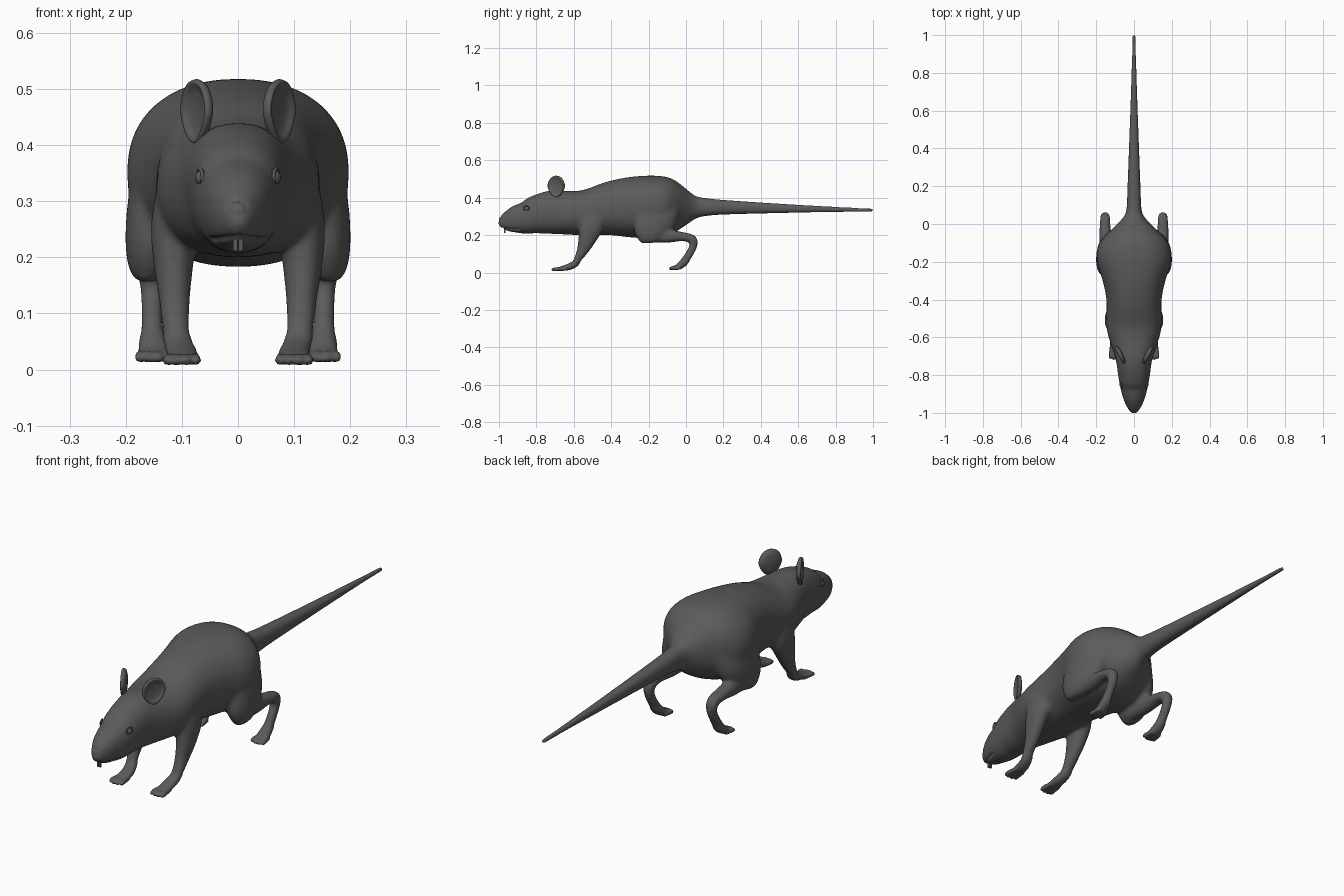
import bpy, bmesh, math
from mathutils import Vector, Matrix

cube = bpy.data.objects.get("Cube")
if cube:
    bpy.data.objects.remove(cube)

fur = bpy.data.materials.new("dark grey")
fur.use_nodes = True
COLOR = (0.105, 0.105, 0.105, 1)
fur.diffuse_color = COLOR
fur.node_tree.nodes["Principled BSDF"].inputs["Base Color"].default_value = COLOR


def catmull(a, b, c, d, t):
    return [0.5 * (2 * q + (r - p) * t + (2 * p - 5 * q + 4 * r - s) * t * t
                   + (3 * q - p - 3 * r + s) * t ** 3) for p, q, r, s in zip(a, b, c, d)]


def tube(bm, path, power=2.0, steps=5, sides=32):
    """Smooth loft through points (x, y, z, half width, half depth)."""
    last = len(path) - 1
    rows = []
    for i in range(last):
        quad = [path[max(0, min(last, i + k))] for k in (-1, 0, 1, 2)]
        rows += [catmull(*quad, s / steps) for s in range(steps)]
    rows.append(path[last])
    rings = []
    for i, row in enumerate(rows):
        tangent = Vector(rows[min(i + 1, len(rows) - 1)][:3]) - Vector(rows[max(i - 1, 0)][:3])
        tangent.normalize()
        side = Vector((1, 0, 0))
        side = (side - tangent * side.dot(tangent)).normalized()
        up = side.cross(tangent)
        ring = []
        for k in range(sides):
            a = math.tau * k / sides
            c, s = math.cos(a), math.sin(a)
            c = math.copysign(abs(c) ** (2 / power), c)
            s = math.copysign(abs(s) ** (2 / power), s)
            ring.append(bm.verts.new(Vector(row[:3]) + side * c * row[3] + up * s * row[4]))
        rings.append(ring)
    for r0, r1 in zip(rings, rings[1:]):
        for k in range(sides):
            n = (k + 1) % sides
            bm.faces.new((r0[k], r0[n], r1[n], r1[k]))
    bm.faces.new(rings[0][::-1])
    bm.faces.new(rings[-1])


def finish(bm, name):
    bmesh.ops.recalc_face_normals(bm, faces=bm.faces)
    mesh = bpy.data.meshes.new(name)
    bm.to_mesh(mesh)
    bm.free()
    mesh.materials.append(fur)
    mesh.shade_smooth()
    obj = bpy.data.objects.new(name, mesh)
    bpy.context.collection.objects.link(obj)
    return obj


# Torso, head and tail: (y, top, bottom, half width)
outline = [
    (-1.0, .288, .262, .010), (-.985, .308, .238, .026), (-.95, .333, .219, .046),
    (-.9, .362, .209, .064), (-.85, .382, .206, .075), (-.8, .412, .206, .084),
    (-.72, .438, .206, .096), (-.65, .437, .204, .118), (-.57, .437, .200, .142),
    (-.5, .452, .199, .146), (-.4, .488, .197, .146), (-.3, .510, .188, .166),
    (-.2, .518, .183, .196), (-.12, .514, .192, .190), (-.06, .490, .212, .150),
    (0, .446, .252, .088), (.05, .411, .287, .048), (.1, .399, .301, .038),
    (.2, .388, .310, .034), (.5, .368, .318, .023), (.8, .351, .324, .013), (1, .341, .325, .008)]
bm = bmesh.new()
tube(bm, [(0, y, (t + b) / 2, w, (t - b) / 2) for y, t, b, w in outline], power=2.25, sides=48)

# Leg paths for the left side, mirrored for the right
front_leg = [(.095, -.50, .34, .045, .08), (.112, -.505, .26, .043, .07), (.115, -.525, .19, .036, .052),
             (.113, -.55, .125, .028, .034), (.111, -.577, .075, .025, .021), (.106, -.595, .046, .025, .019),
             (.10, -.63, .029, .028, .017), (.10, -.672, .02, .029, .012)]
thigh = [(.10, -.12, .38, .06, .10), (.13, -.16, .30, .065, .115), (.152, -.19, .23, .05, .095),
         (.16, -.2, .175, .034, .06), (.16, -.2, .157, .015, .03)]
hind_leg = [(.15, -.2, .20, .035, .04), (.152, -.1, .195, .032, .037), (.153, -.02, .192, .03, .025),
            (.153, .034, .178, .027, .024), (.153, .038, .14, .022, .022), (.153, .012, .09, .02, .022),
            (.152, -.015, .052, .024, .022), (.15, -.04, .032, .028, .017), (.15, -.06, .025, .028, .012)]


def toes(bm, sign, x, y, z, length):
    for k in (-1.5, -.5, .5, 1.5):
        tip = length - abs(k) * .006
        tube(bm, [(sign * (x + k * .014), y + .025, z + .004, .008, .009),
                  (sign * (x + k * .017), y - tip * .6, z + .003, .009, .011),
                  (sign * (x + k * .018), y - tip, z - .003, .005, .006)], sides=12)


for sign in (1, -1):
    for path in (front_leg, thigh, hind_leg):
        tube(bm, [(sign * p[0], *p[1:]) for p in path], power=2.1)
    toes(bm, sign, .10, -.67, .015, .052)
    toes(bm, sign, .15, -.055, .02, .038)

# Fuse everything into one skin
body = finish(bm, "body")
remesh = body.modifiers.new("fuse", "REMESH")
remesh.mode = "VOXEL"
remesh.voxel_size = .0055
fused = bpy.data.meshes.new_from_object(body.evaluated_get(bpy.context.evaluated_depsgraph_get()))
body.modifiers.clear()
old = body.data
body.data = fused
bpy.data.meshes.remove(old)

# Relax the joints, keep toes and tail crisp, then press in the mouth line
bm = bmesh.new()
bm.from_mesh(fused)
for low, high, rounds in ((-2, 2, 2), (-.93, .1, 14)):
    soft = [v for v in bm.verts if low < v.co.y < high and (rounds < 3 or v.co.z > .06)]
    for _ in range(rounds):
        bmesh.ops.smooth_vert(bm, verts=soft, factor=.5, use_axis_x=True, use_axis_y=True, use_axis_z=True)
bm.normal_update()
for v in bm.verts:
    if v.co.y < -.885:
        gap = abs(v.co.z - .236 + .1 * abs(v.co.x))
        if gap < .006:
            v.co -= v.normal * .006 * (1 - gap / .006)
bm.to_mesh(fused)
bm.free()
fused.shade_smooth()

# Ears: dished discs turned outward and a little forward
dish = [(0, .001), (.55, .002), (.78, .006), (.88, .011), (.96, .010),
        (1, .003), (.93, -.005), (.6, -.011), (0, -.013)]
for sign, side in ((1, "left"), (-1, "right")):
    bm = bmesh.new()
    verts = [bm.verts.new((r, 0, h)) for r, h in dish]
    edges = [bm.edges.new(e) for e in zip(verts, verts[1:])]
    bmesh.ops.spin(bm, geom=verts + edges, axis=(0, 0, 1), cent=(0, 0, 0),
                   angle=math.tau, steps=32, use_merge=True)
    bmesh.ops.remove_doubles(bm, verts=bm.verts, dist=.0005)
    facing = Vector((sign * .88, -.46, .0)).normalized()
    up = Vector((0, 0, 1))
    across = up.cross(facing)
    turn = Matrix((across, up, facing)).transposed()
    for v in bm.verts:
        narrow = .052 * (1 - .25 * max(0, -v.co.y))
        v.co = turn @ Vector((v.co.x * narrow, v.co.y * .058, v.co.z)) + Vector((sign * .071, -.692, .460))
    finish(bm, side + "_ear")

    # Eyes with a thin lid ring
    centre = Vector((sign * .062, -.852, .342))
    bm = bmesh.new()
    bmesh.ops.create_uvsphere(bm, u_segments=20, v_segments=12, radius=.0145,
                              matrix=Matrix.Translation(centre))
    finish(bm, side + "_eye")
    bpy.ops.mesh.primitive_torus_add(major_radius=.0155, minor_radius=.003, major_segments=24,
                                     minor_segments=8, location=centre + Vector((sign * .006, -.002, 0)),
                                     rotation=(0, math.pi / 2, -sign * .3))
    lid = bpy.context.object
    lid.name = side + "_eyelid"
    lid.data.materials.append(fur)
    lid.data.shade_smooth()

# Nose pad and front teeth
bm = bmesh.new()
bmesh.ops.create_uvsphere(bm, u_segments=20, v_segments=12, radius=1,
                          matrix=Matrix.Translation((0, -.984, .279)) @ Matrix.Diagonal((.019, .016, .021, 1)))
finish(bm, "nose")
bm = bmesh.new()
for sign in (1, -1):
    bmesh.ops.create_cube(bm, size=1, matrix=Matrix.Translation((sign * .0045, -.968, .222))
                          @ Matrix.Diagonal((.008, .008, .022, 1)))
teeth = finish(bm, "front_teeth")
teeth.data.shade_flat()
